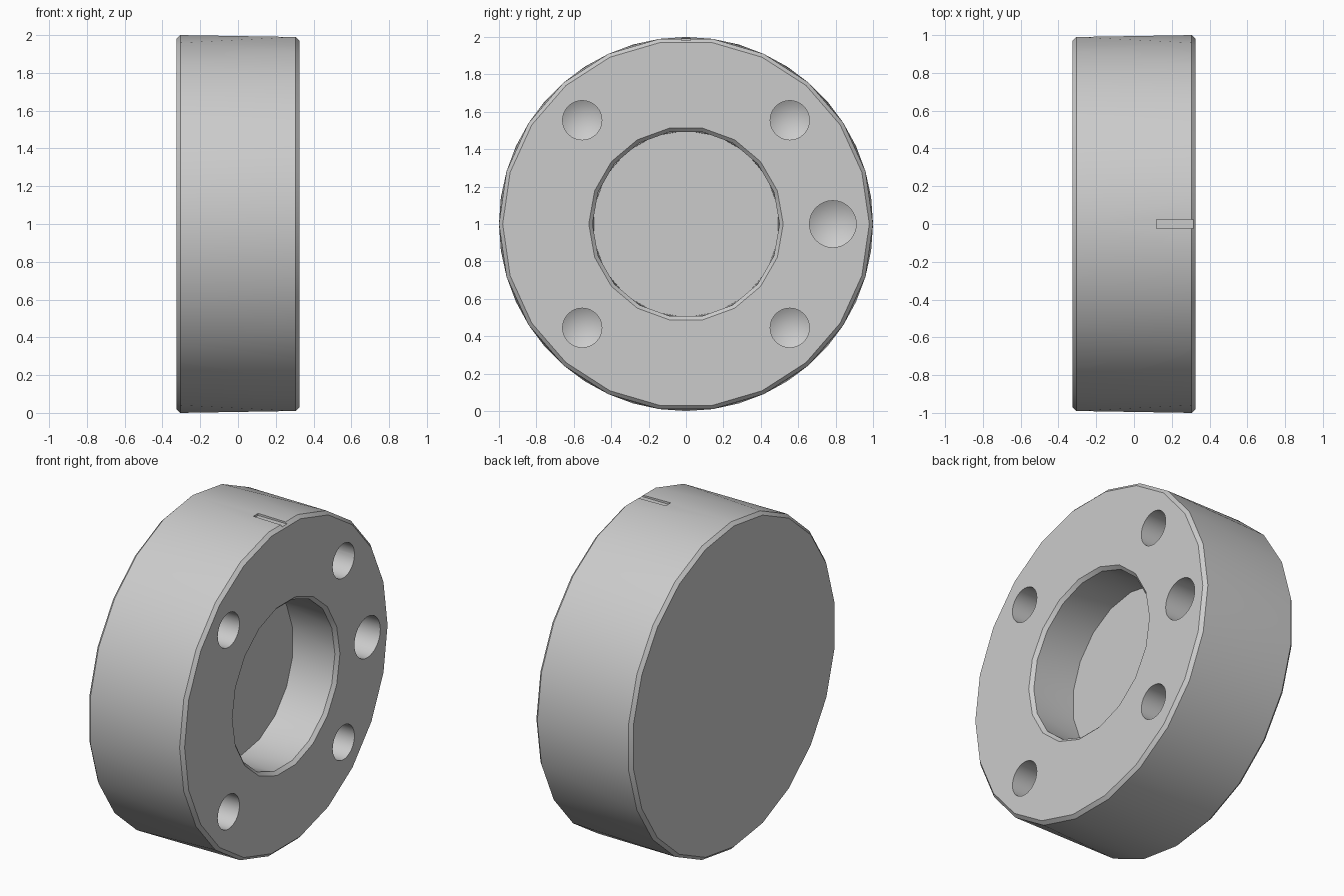
import bpy, bmesh
from math import pi, cos, sin, radians

if "Cube" in bpy.data.objects:
    bpy.data.objects.remove(bpy.data.objects["Cube"])

ZC = 1.0  # height of the disc axis, which runs along x


def lathe(name, rings, sides, cy=0.0, cz=ZC):
    """Loft rings (x, radius, half_step) along x; radius 0 makes a cone tip."""
    bm = bmesh.new()
    step = 2 * pi / sides
    loops = []
    for x, r, half in rings:
        n = sides if r > 0 else 1
        loops.append([bm.verts.new((x, cy + r * cos((i + half * 0.5) * step),
                                    cz + r * sin((i + half * 0.5) * step))) for i in range(n)])
    for k in range(len(loops) - 1):
        a, b = loops[k], loops[k + 1]
        ha, hb = rings[k][2], rings[k + 1][2]
        for i in range(sides):
            j = (i + 1) % sides
            if len(a) == 1:
                bm.faces.new((a[0], b[i], b[j]))
            elif ha == hb:
                bm.faces.new((a[i], a[j], b[j], b[i]))
            elif hb:      # far ring turned half a step
                bm.faces.new((a[i], a[j], b[i]))
                bm.faces.new((a[j], b[j], b[i]))
            else:         # near ring turned half a step
                bm.faces.new((b[i], a[i], b[j]))
                bm.faces.new((b[j], a[i], a[j]))
    for loop in (loops[0], loops[-1]):
        if len(loop) > 1:
            bm.faces.new(loop)
    bmesh.ops.recalc_face_normals(bm, faces=bm.faces)
    me = bpy.data.meshes.new(name)
    bm.to_mesh(me)
    bm.free()
    ob = bpy.data.objects.new(name, me)
    bpy.context.collection.objects.link(ob)
    return ob


def drill(name, y, z, r, depth):
    """Blind drilled hole with a conical bottom, entering from the +x face."""
    floor = 0.325 - depth
    return lathe(name, [(floor - 0.58 * r, 0, 0), (floor, r, 0), (0.4, r, 0)], 32, y, ZC + z)


# Chamfered disc body
body = lathe("disc_body", [(-0.325, 0.98, 1), (-0.305, 1.0, 1),
                           (0.305, 1.0, 0), (0.325, 0.98, 0)], 22)

# Centre bore with chamfered mouth
cutters = [lathe("bore_cutter", [(0.025, 0.5, 1), (0.305, 0.5, 0),
                                 (0.325, 0.52, 0), (0.4, 0.595, 0)], 18)]

# Four bolt holes and one larger side hole
for sy in (-1, 1):
    for sz in (-1, 1):
        cutters.append(drill("bolt_hole_cutter", sy * 0.555, sz * 0.555, 0.105, 0.3))
cutters.append(drill("side_hole_cutter", 0.785, 0, 0.125, 0.3))

# Index slot in the top of the rim
bpy.ops.mesh.primitive_cube_add(size=1, location=(0.26, 0, ZC + 1.03))
slot = bpy.context.object
slot.name = "slot_cutter"
slot.scale = (0.28, 0.046, 0.10)
cutters.append(slot)

# Cut everything out of the body
bpy.ops.object.select_all(action='DESELECT')
bpy.context.view_layer.objects.active = body
body.select_set(True)
for c in cutters:
    c.hide_render = True
    mod = body.modifiers.new(c.name, 'BOOLEAN')
    mod.operation = 'DIFFERENCE'
    mod.solver = 'EXACT'
    mod.object = c
    bpy.ops.object.modifier_apply(modifier=mod.name)
for c in cutters:
    bpy.data.objects.remove(c)

bpy.ops.object.shade_smooth_by_angle(angle=radians(30))
